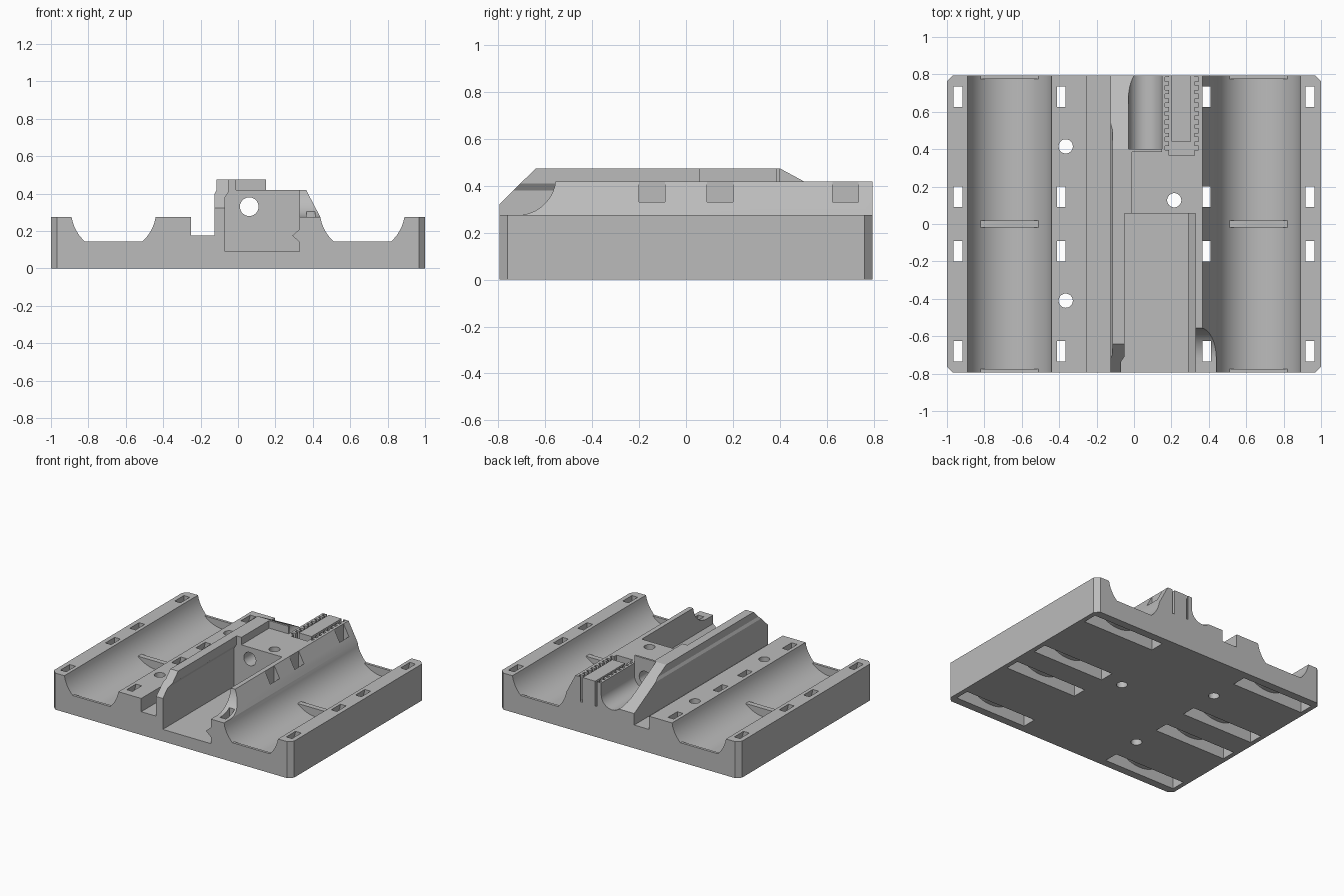
import bpy, bmesh, math

cube = bpy.data.objects.get("Cube")
if cube:
    bpy.data.objects.remove(cube, do_unlink=True)

grey = bpy.data.materials.new("light grey plastic")
grey.use_nodes = True
GREY = (0.5, 0.5, 0.5, 1)
grey.diffuse_color = GREY
grey.node_tree.nodes["Principled BSDF"].inputs["Base Color"].default_value = GREY

HALF_Y = 0.795
BASE_TOP = 0.275
CRADLE_X, CRADLE_Z, CRADLE_R = 0.665, 0.312, 0.228


def arc(cu, cv, r, start, end, n=24):
    """Points on a circular arc, angles in degrees."""
    angles = [math.radians(start + (end - start) * i / n) for i in range(n + 1)]
    return [(cu + r * math.cos(a), cv + r * math.sin(a)) for a in angles]


def circle(cu, cv, r):
    return arc(cu, cv, r, 0, 360, 32)[:-1]


def rect(u0, v0, u1, v1):
    return [(u0, v0), (u1, v0), (u1, v1), (u0, v1)]


def prism(name, points, axis, start, end):
    """Extrude a 2D outline along one axis."""
    place = {"x": lambda u, v, t: (t, u, v),
             "y": lambda u, v, t: (u, t, v),
             "z": lambda u, v, t: (u, v, t)}[axis]
    bm = bmesh.new()
    rings = [[bm.verts.new(place(u, v, t)) for u, v in points] for t in (start, end)]
    bm.faces.new(rings[0])
    bm.faces.new(rings[1])
    n = len(points)
    for i in range(n):
        j = (i + 1) % n
        bm.faces.new((rings[0][i], rings[0][j], rings[1][j], rings[1][i]))
    bmesh.ops.recalc_face_normals(bm, faces=bm.faces)
    mesh = bpy.data.meshes.new(name)
    bm.to_mesh(mesh)
    bm.free()
    mesh.materials.append(grey)
    obj = bpy.data.objects.new(name, mesh)
    bpy.context.collection.objects.link(obj)
    return obj


def cut(points, axis, start, end):
    """Subtract a prism from the body."""
    cutter = prism("cutter", points, axis, start, end)
    cutter.hide_render = True
    mod = body.modifiers.new("cut", "BOOLEAN")
    mod.operation = "DIFFERENCE"
    mod.solver = "EXACT"
    mod.object = cutter
    bpy.context.view_layer.objects.active = body
    bpy.ops.object.modifier_apply(modifier=mod.name)
    bpy.data.objects.remove(cutter, do_unlink=True)


# Body: one cross-section with two round cradles, a groove and the raised centre
tilt = math.degrees(math.asin((CRADLE_Z - BASE_TOP) / CRADLE_R))


def cradle(x):
    return arc(x, CRADLE_Z, CRADLE_R, 180 + tilt, 360 - tilt)


section = [(-1, 0), (-1, BASE_TOP)] + cradle(-CRADLE_X)
section += [(-0.25, BASE_TOP), (-0.25, 0.175), (-0.125, 0.175), (-0.125, 0.4),
            (-0.115, 0.42), (-0.115, 0.475), (-0.01, 0.475), (-0.01, 0.418),
            (0.365, 0.418)]
section += cradle(CRADLE_X) + [(1, BASE_TOP), (1, 0)]
body = prism("tray_body", section, "y", -HALF_Y, HALF_Y)

# Chamfered outer corners
for sx in (-1, 1):
    for sy in (-1, 1):
        cut([(sx * 0.965, sy * 0.797), (sx * 1.002, sy * 0.76), (sx * 1.1, sy * 0.9)],
            "z", -0.1, 0.5)

# Front pocket with a pointed rail on one wall
cut([(-0.07, 0.09), (0.33, 0.09), (0.33, 0.14), (0.29, 0.175), (0.33, 0.21),
     (0.33, 0.6), (-0.05, 0.6), (-0.05, 0.41), (-0.07, 0.38)], "y", -0.9, 0.055)

# Sloped front of the tall wall, scooped front of the low wall
cut([(-0.9, 0.22), (-0.6, 0.515), (-0.9, 0.515)], "x", -0.2, -0.03)
cut([(-0.9, BASE_TOP)] + arc(-0.72, 0.44, 0.165, -90, 0, 16)
    + [(-0.555, 0.6), (-0.9, 0.6)], "x", 0.31, 0.47)

# Sloped rear of the tall wall and the round rear channel
cut([(0.4, 0.6), (0.4, 0.475), (0.9, 0.205), (0.9, 0.6)], "x", -0.2, 0.06)
cut(arc(0.06, 0.33, 0.09, 180, 360) + [(0.15, 0.6), (-0.03, 0.6)], "y", 0.4, 0.9)
cut(circle(0.06, 0.33, 0.05), "y", 0, 0.45)

# Toothed U-shaped belt slot around a centre island
PITCH = 0.046
teeth = []
for i in range(9):
    y = 0.395 + i * PITCH
    teeth += [(0.165, y), (0.165, y + PITCH / 2), (0.187, y + PITCH / 2), (0.187, y + PITCH)]
mirrored = [(0.51 - x, y) for x, y in teeth]
slot = [(0.187, 0.365), (0.187, 0.395)] + teeth
slot += [(0.187, 0.9), (0.2, 0.9), (0.2, 0.44), (0.305, 0.44), (0.305, 0.9), (0.323, 0.9)]
slot += mirrored[::-1] + [(0.323, 0.395), (0.323, 0.365)]
cut(slot, "z", 0.23, 0.7)

# Strap channels: wrap under each cradle and come up on both sides
for sx in (-1, 1):
    x = sx * CRADLE_X
    strap = [(x - 0.3, -0.1), (x - 0.3, 0.6), (x - 0.255, 0.6)]
    strap += arc(x, CRADLE_Z, 0.255, 180, 360)
    strap += [(x + 0.255, 0.6), (x + 0.3, 0.6), (x + 0.3, -0.1)]
    for y in (-0.68, -0.145, 0.145, 0.68):
        cut(strap, "y", y - 0.055, y + 0.055)

# Screw holes
for x, y in ((-0.365, 0.415), (-0.365, -0.41), (0.215, 0.127)):
    cut(circle(x, y, 0.038), "z", -0.1, 0.7)

bpy.ops.object.select_all(action="DESELECT")
body.select_set(True)
bpy.context.view_layer.objects.active = body
bpy.ops.object.shade_smooth_by_angle(angle=math.radians(25))

# Thin upright plate behind the pocket block
prism("rear_stop_plate", rect(-0.02, 0.4, 0.15, 0.475), "y", 0.385, 0.4)

# Low ribs across the cradles: flat top, round underside
drop = math.degrees(math.asin((CRADLE_Z - 0.145) / 0.231))
for side, sx in (("left", 1), ("right", -1)):
    outline = arc(sx * CRADLE_X, CRADLE_Z, 0.231, 180 + drop, 360 - drop)
    for place, y0, y1 in (("front", -HALF_Y, -0.775), ("middle", -0.02, 0.02),
                          ("rear", 0.775, HALF_Y)):
        prism(f"{side}_{place}_rib", outline, "y", y0, y1)
